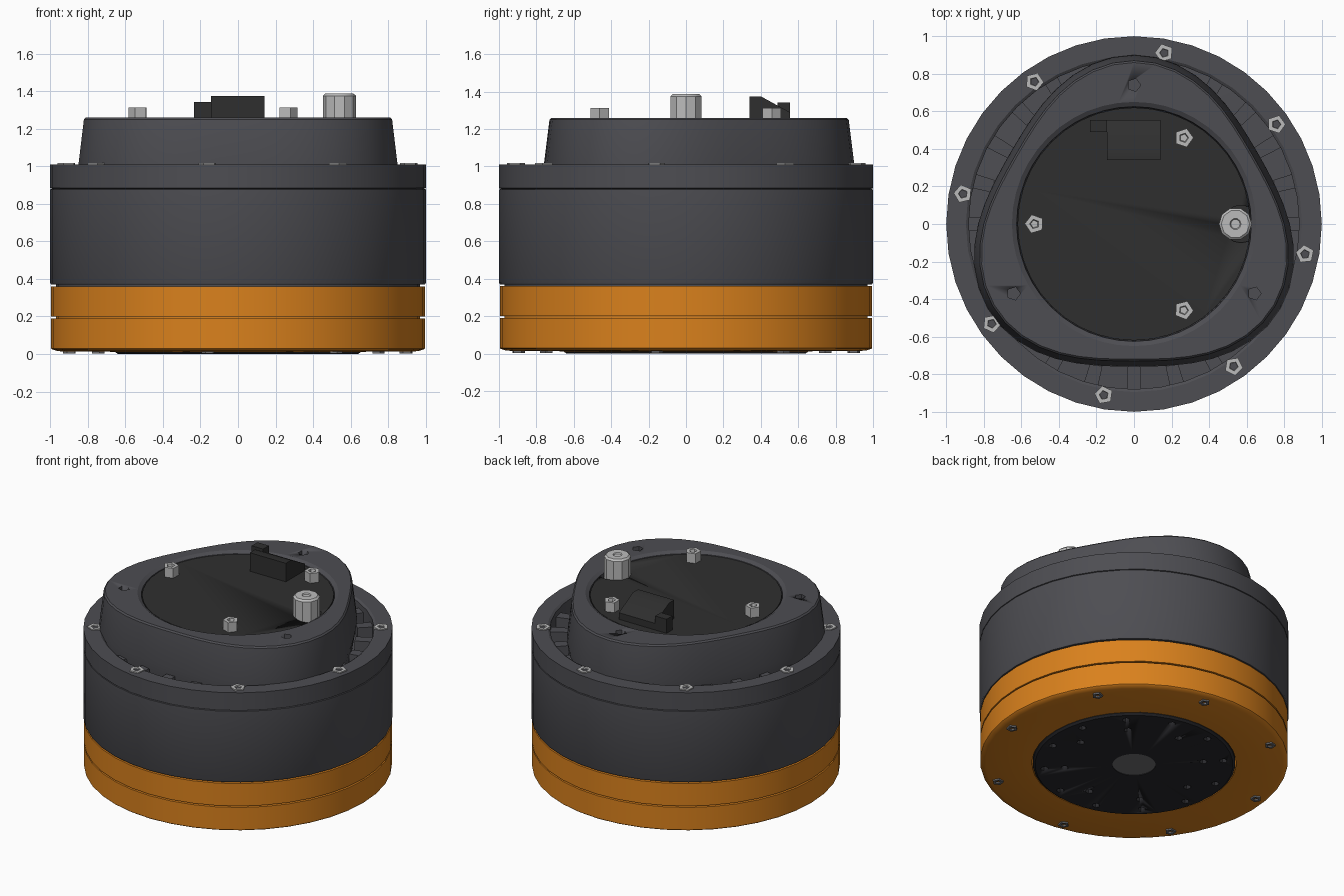
import bpy, bmesh
from math import sin, cos, pi, radians

if "Cube" in bpy.data.objects:
    bpy.data.objects.remove(bpy.data.objects["Cube"])


def material(name, rgb):
    m = bpy.data.materials.new(name)
    m.diffuse_color = (*rgb, 1)
    m.use_nodes = True
    m.node_tree.nodes["Principled BSDF"].inputs["Base Color"].default_value = m.diffuse_color
    return m


ORANGE = material("orange", (0.70, 0.22, 0.012))
GREY = material("dark_grey", (0.075, 0.075, 0.085))
BLACK = material("black", (0.028, 0.028, 0.028))
DISC = material("disc_black", (0.022, 0.022, 0.026))
METAL = material("metal", (0.5, 0.5, 0.5))
STEEL = material("steel", (0.16, 0.16, 0.17))


def finish(name, bm, mat):
    bmesh.ops.recalc_face_normals(bm, faces=bm.faces)
    me = bpy.data.meshes.new(name)
    bm.to_mesh(me)
    bm.free()
    ob = bpy.data.objects.new(name, me)
    bpy.context.collection.objects.link(ob)
    if mat:
        me.materials.append(mat)
    bpy.ops.object.select_all(action='DESELECT')
    bpy.context.view_layer.objects.active = ob
    ob.select_set(True)
    bpy.ops.object.shade_smooth_by_angle(angle=radians(30))
    return ob


def spin(bm, profile, seg, at=(0, 0), closed=False, turn=0, shape=None):
    """Lathe (r, z) points; closed joins last to first, otherwise ends are capped."""
    loops = []
    for i, (r, z) in enumerate(profile):
        loop = []
        for k in range(seg):
            a = turn + 2 * pi * k / seg
            rr = r + (shape(a) if shape and shape_rows[i] else 0)
            loop.append(bm.verts.new((at[0] + rr * cos(a), at[1] + rr * sin(a), z)))
        loops.append(loop)
    pairs = list(zip(loops, loops[1:]))
    if closed:
        pairs.append((loops[-1], loops[0]))
    for a, b in pairs:
        for k in range(seg):
            j = (k + 1) % seg
            bm.faces.new((a[k], a[j], b[j], b[k]))
    if not closed:
        bm.faces.new(loops[0])
        bm.faces.new(loops[-1])


def lathe(name, profile, seg, mat, **kw):
    bm = bmesh.new()
    spin(bm, profile, seg, **kw)
    return finish(name, bm, mat)


def polar(r, deg):
    return r * cos(radians(deg)), r * sin(radians(deg))


def cut(ob, places, r, z0, z1, seg=6):
    """Drill holes with one hidden cutter, then remove it."""
    bm = bmesh.new()
    for p in places:
        spin(bm, [(r, z0), (r, z1)], seg, at=p)
    cutter = finish("hole_cutter", bm, None)
    cutter.hide_render = True
    mod = ob.modifiers.new("holes", 'BOOLEAN')
    mod.object = cutter
    mod.solver = 'EXACT'
    bpy.context.view_layer.objects.active = ob
    bpy.ops.object.modifier_apply(modifier=mod.name)
    bpy.data.objects.remove(cutter)


def screws(name, places, r, z0, z1, mat):
    """Five-sided screw heads with a socket in the z1 end."""
    d = 0.02 if z1 > z0 else -0.012
    for i, p in enumerate(places):
        lathe(f"{name}_{i + 1}", [(r, z0), (r, z1), (r * .5, z1), (r * .4, z1 - d)],
              5, mat, at=p, turn=0.6 * i)


def prism(name, outline, axis_fn, lo, hi, mat):
    bm = bmesh.new()
    a = [bm.verts.new(axis_fn(lo, *p)) for p in outline]
    b = [bm.verts.new(axis_fn(hi, *p)) for p in outline]
    n = len(a)
    bm.faces.new(a)
    bm.faces.new(b)
    for k in range(n):
        bm.faces.new((a[k], a[(k + 1) % n], b[(k + 1) % n], b[k]))
    return finish(name, bm, mat)


SEG = 40

# Orange gear rings
lathe("lower_orange_ring", [(0.66, 0.012), (0.96, 0.015), (0.99, 0.025), (0.995, 0.03),
                            (0.995, 0.19), (0.66, 0.19)], SEG, ORANGE, closed=True)
lathe("orange_seam", [(0.66, 0.185), (0.97, 0.185), (0.97, 0.205), (0.66, 0.205)],
      SEG, ORANGE, closed=True)
lathe("upper_orange_ring", [(0.66, 0.2), (0.995, 0.2), (0.995, 0.36), (0.66, 0.36)],
      SEG, ORANGE, closed=True)

# Output disc underneath with two circles of holes and a centre bore
disc = lathe("output_disc", [(0.14, 0.0), (0.64, 0.0), (0.655, 0.012), (0.655, 0.3), (0.14, 0.3)],
             SEG, DISC, closed=True)
cut(disc, [polar(0.58, 15 + 30 * k) for k in range(12)]
    + [polar(0.45, 45 * k) for k in range(8)], 0.026, -0.05, 0.05)
lathe("centre_bore", [(0.15, 0.004), (0.125, 0.004), (0.115, 0.08)], 12, STEEL)

# Grey housing, with a shallow pocket in the upper rim
lathe("housing", [(0.97, 0.355), (0.97, 0.37), (0.995, 0.37), (1.0, 0.38),
                  (1.0, 0.877), (0.99, 0.88), (0.9, 0.885)], SEG, GREY)
lathe("housing_rim", [(0.88, 0.87), (0.99, 0.88), (1.0, 0.884), (1.0, 1.01), (0.895, 1.01),
                      (0.88, 1.0)], SEG, GREY, closed=True)

# Three-lobed top cover with a round opening
shape_rows = [1, 1, 1, 1, 0, 0, 0]
cover = lathe("top_cover", [(0.81, 0.88), (0.83, 1.01), (0.80, 1.25), (0.79, 1.26),
                            (0.65, 1.26), (0.625, 1.245), (0.62, 1.2)], 48, GREY,
              shape=lambda a: 0.07 * cos(3 * (a - pi / 2)))
cut(cover, [polar(0.74, 90 + 120 * k) for k in range(3)], 0.036, 1.2, 1.4, 5)

# Ribs in the pocket beside the flat sides of the cover
for side in range(3):
    for i, off in enumerate((-30, -15, 0, 15, 30)):
        mid = 30 + 120 * side + off
        inner = 0.76 + 0.0012 * abs(off)
        prism(f"pocket_rib_{side + 1}_{i + 1}",
              [polar(inner, mid - 2.5), polar(0.89, mid - 2.5),
               polar(0.89, mid + 2.5), polar(inner, mid + 2.5)],
              lambda z, x, y: (x, y, z), 0.88, 0.96, GREY)

# Circuit board, notched around the capacitor
board = lathe("circuit_board", [(0.62, 1.19), (0.62, 1.243)], SEG, BLACK)
cut(board, [(0.57, 0)], 0.1, 1.22, 1.4, 16)
lathe("capacitor", [(0.088, 1.21), (0.088, 1.375), (0.075, 1.387), (0.03, 1.387), (0.025, 1.38)],
      10, METAL, at=(0.54, 0))

# Connector with sloped back, and its small neighbour
prism("connector", [(0.34, 1.23), (0.555, 1.23), (0.555, 1.29), (0.40, 1.375), (0.34, 1.375)],
      lambda x, y, z: (x, y, z), -0.145, 0.14, BLACK)
prism("small_connector", [(0.49, 1.23), (0.555, 1.23), (0.555, 1.343), (0.49, 1.343)],
      lambda x, y, z: (x, y, z), -0.235, -0.145, BLACK)

# Screws on the board, the rim and the underside
screws("board_screw", [polar(0.53, 60 + 120 * k) for k in range(3)], 0.052, 1.23, 1.312, METAL)
ring = [polar(0.925, 35 + 45 * k) for k in range(8)]
screws("rim_screw", ring, 0.05, 0.95, 1.018, METAL)
screws("base_screw", [polar(0.91, 35 + 45 * k) for k in range(8)], 0.036, 0.04, 0.004, STEEL)
